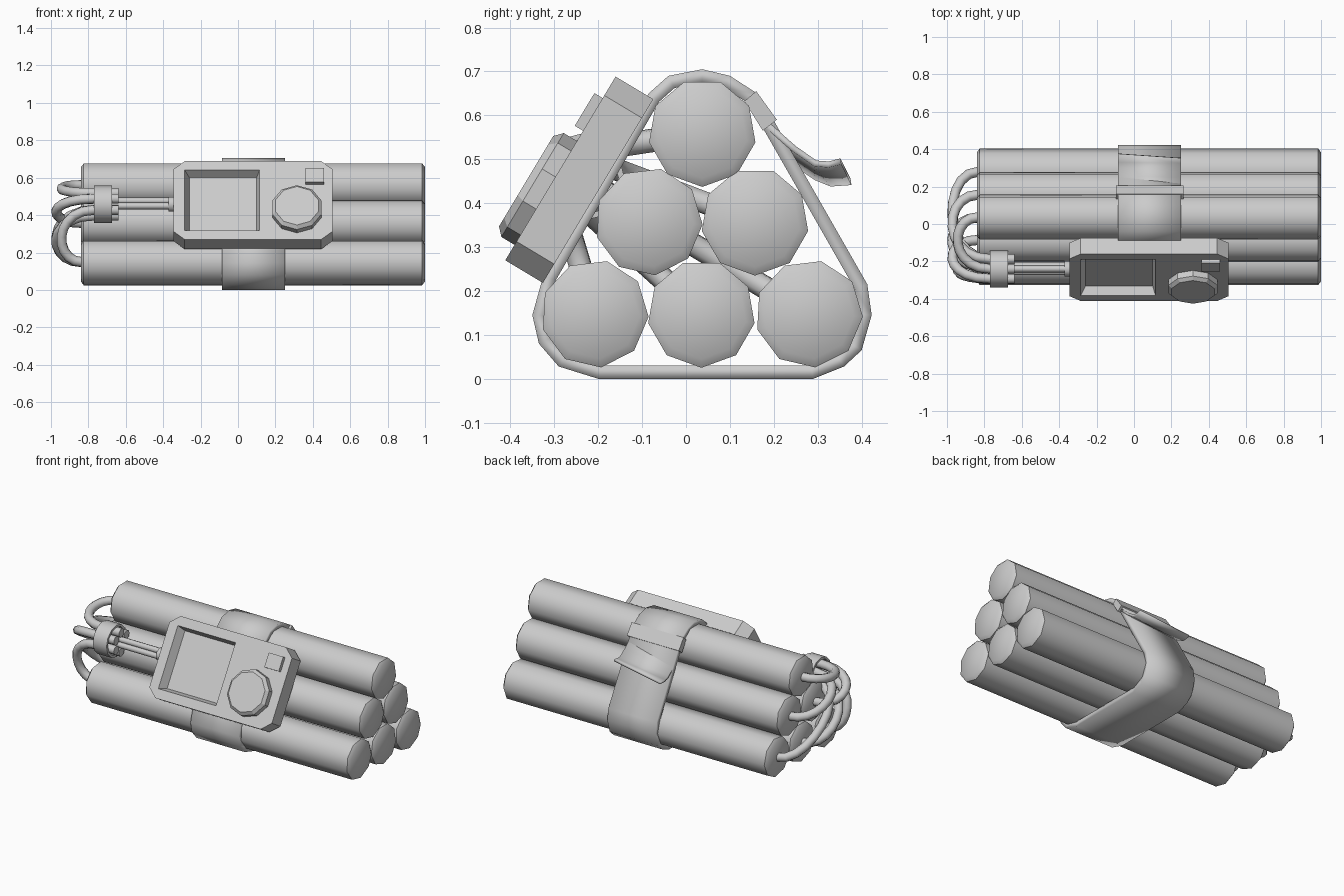
import bpy, bmesh
from math import radians, sin, cos, pi
from mathutils import Matrix, Vector

cube = bpy.data.objects.get("Cube")
if cube:
    bpy.data.objects.remove(cube, do_unlink=True)

grey = bpy.data.materials.new("plain_grey")
grey.use_nodes = True
grey.diffuse_color = (0.6, 0.6, 0.6, 1)
grey.node_tree.nodes["Principled BSDF"].inputs["Base Color"].default_value = (0.6, 0.6, 0.6, 1)


def finish(name, bm, matrix=Matrix(), smooth=None):
    bmesh.ops.recalc_face_normals(bm, faces=bm.faces)
    mesh = bpy.data.meshes.new(name)
    bm.to_mesh(mesh)
    bm.free()
    if smooth:
        mesh.shade_smooth()
        mesh.set_sharp_from_angle(angle=radians(smooth))
    mesh.materials.append(grey)
    ob = bpy.data.objects.new(name, mesh)
    ob.matrix_world = matrix
    bpy.context.collection.objects.link(ob)
    return ob


def loft(name, rings, matrix=Matrix(), smooth=None, caps=True):
    """Skin a stack of equal-sized rings of 3D points."""
    bm = bmesh.new()
    rows = [[bm.verts.new(p) for p in ring] for ring in rings]
    n = len(rows[0])
    for a, b in zip(rows, rows[1:]):
        for i in range(n):
            bm.faces.new((a[i], a[(i + 1) % n], b[(i + 1) % n], b[i]))
    if caps:
        bm.faces.new(rows[0])
        bm.faces.new(rows[-1])
    else:
        for i in range(n):
            a, b = rows[-1], rows[0]
            bm.faces.new((a[i], a[(i + 1) % n], b[(i + 1) % n], b[i]))
    return finish(name, bm, matrix, smooth)


def circle(r, h, sides, cx=0, cy=0, turn=0.0):
    return [(cx + r * cos(turn + 2 * pi * i / sides),
             cy + r * sin(turn + 2 * pi * i / sides), h) for i in range(sides)]


def rect(x0, x1, y0, y1, h):
    return [(x0, y0, h), (x1, y0, h), (x1, y1, h), (x0, y1, h)]


def ribbon(name, left, right, x0, x1, thick, closed, smooth):
    """Band across x between two (y, z) paths, thickened inward."""
    bm = bmesh.new()
    a = [bm.verts.new((x0, *p)) for p in left]
    b = [bm.verts.new((x1, *p)) for p in right]
    n = len(a)
    for i in range(n if closed else n - 1):
        j = (i + 1) % n
        bm.faces.new((a[i], a[j], b[j], b[i]))
    ob = finish(name, bm, smooth=smooth)
    mod = ob.modifiers.new("thickness", 'SOLIDIFY')
    mod.thickness, mod.offset, mod.use_even_offset = thick, -1, True
    return ob


def tube(name, points, radius):
    """Round wire through (position, left handle, right handle) points."""
    cu = bpy.data.curves.new(name, 'CURVE')
    cu.dimensions = '3D'
    cu.bevel_depth, cu.bevel_resolution = radius, 2
    cu.resolution_u, cu.use_fill_caps = 10, True
    sp = cu.splines.new('BEZIER')
    sp.bezier_points.add(len(points) - 1)
    for bp, (co, hl, hr) in zip(sp.bezier_points, points):
        bp.co, bp.handle_left, bp.handle_right = co, hl, hr
    cu.materials.append(grey)
    bpy.context.collection.objects.link(bpy.data.objects.new(name, cu))


# Local z of a part turned onto world x: local (x, y, z) -> world (y, z, x)
along_x = Matrix(((0, 0, 1, 0), (1, 0, 0, 0), (0, 1, 0, 0), (0, 0, 0, 1)))

# Six sticks stacked in a triangle, listed counter-clockwise from the top
sticks = [(0.037, 0.56), (-0.085, 0.358), (-0.208, 0.148),
          (0.035, 0.148), (0.28, 0.148), (0.157, 0.358)]
R = 0.123
for i, (y, z) in enumerate(sticks):
    t = -pi / 2 + (0.12 if i in (1, 2, 4) else 0)
    loft(f"stick_{i + 1}", [circle(r, h, 9, y, z, t) for r, h in
         ((R - 0.02, -0.84), (R, -0.825), (R, 0.985), (R - 0.02, 1.0))], along_x, 50)

# Strap around the bundle
strap = [(-0.2, 0), (0.29, 0), (0.36, 0.028), (0.4, 0.065), (0.423, 0.145),
         (0.413, 0.215), (0.2, 0.588), (0.165, 0.648), (0.1, 0.69), (0.037, 0.705),
         (-0.04, 0.69), (-0.085, 0.65), (-0.325, 0.235), (-0.35, 0.145),
         (-0.335, 0.08), (-0.29, 0.028)]
ribbon("strap", strap, strap, -0.085, 0.25, 0.03, True, 40)

# Strap buckle and its loose, slightly twisted tail
buckle = [(0.133, 0.632), (0.16, 0.655), (0.207, 0.59), (0.175, 0.565)]
loft("strap_buckle", [[(y, z, x) for y, z in buckle] for x in (-0.095, 0.265)], along_x)
tail_low = [(0.375, 0.455), (0.33, 0.452), (0.3, 0.465), (0.255, 0.495), (0.19, 0.575)]
tail_high = [(0.352, 0.502), (0.325, 0.495), (0.297, 0.497), (0.25, 0.53), (0.19, 0.583)]
ribbon("strap_tail", tail_low, tail_high, -0.085, 0.25, 0.014, False, 40)

# Control box frame: local x = world x, local y up the slope, local z outward
s, c = sin(radians(31)), cos(radians(31))
slope = Matrix(((1, 0, 0, 0), (0, s, -c, -0.286), (0, c, s, 0.479), (0, 0, 0, 1)))


def outline(h):
    x0, x1, y, k, m = -0.345, 0.505, 0.244, 0.06, 0.05
    return [(x0 + k, -y, h), (x1 - k, -y, h), (x1, -y + m, h), (x1, y - m, h),
            (x1 - k, y, h), (x0 + k, y, h), (x0, y - m, h), (x0, -y + m, h)]


box = loft("control_box", [outline(-0.1), outline(0)], slope)

# Sunken screen cut into the box
cutter = loft("screen_cutter", [rect(-0.26, 0.1, -0.172, 0.172, -0.05),
                                rect(-0.285, 0.115, -0.188, 0.188, 0),
                                rect(-0.285, 0.115, -0.188, 0.188, 0.05)], slope)
cutter.hide_render = True
cut = box.modifiers.new("screen", 'BOOLEAN')
cut.operation, cut.solver, cut.object = 'DIFFERENCE', 'EXACT', cutter
bpy.context.view_layer.objects.active = box
bpy.ops.object.modifier_apply(modifier="screen")
bpy.data.objects.remove(cutter, do_unlink=True)

# Dial and push button
loft("dial", [circle(r, h, 10, 0.315, -0.065, pi / 10) for r, h in
     ((0.138, -0.02), (0.138, 0.035), (0.12, 0.052))], slope)
loft("push_button", [rect(0.36, 0.46, 0.1, 0.187, h) for h in (-0.02, 0.022)], slope)

# Wire collar, a hollow band
cy, cz = -0.24, 0.458
loft("wire_collar", [circle(r, h, 12, cy, cz) for r, h in
     ((0.1, -0.77), (0.1, -0.675), (0.086, -0.675), (0.086, -0.77))],
     along_x, 40, caps=False)

# Wires looping from the stick ends into the collar
for i, (y, z) in enumerate(sticks):
    a = pi / 2 + i * pi / 3
    wy, wz = cy + 0.06 * cos(a), cz + 0.06 * sin(a)
    bend = -0.99 if i in (0, 2) else -1.028
    start, mid, end = (Vector(p) for p in
                       ((-0.83, y, z), (-0.77, wy, wz), (-0.64, wy, wz)))
    tube(f"wire_{i + 1}", [
        (start, start, (bend, y, z)),
        (mid, (bend, wy, wz), mid + Vector((0.04, 0, 0))),
        (end, end - Vector((0.04, 0, 0)), end)], 0.027)

# Three leads from the collar to the box, with a socket
for i in range(3):
    a = pi / 2 + i * 2 * pi / 3
    y, z = cy + 0.018 * cos(a), cz + 0.018 * sin(a)
    p, q = Vector((-0.76, y, z)), Vector((-0.33, y, z))
    tube(f"lead_{i + 1}", [(p, p, p.lerp(q, 0.3)), (q, p.lerp(q, 0.7), q)], 0.018)
loft("lead_socket", [circle(0.042, h, 10, cy, cz) for h in (-0.372, -0.33)], along_x, 40)
